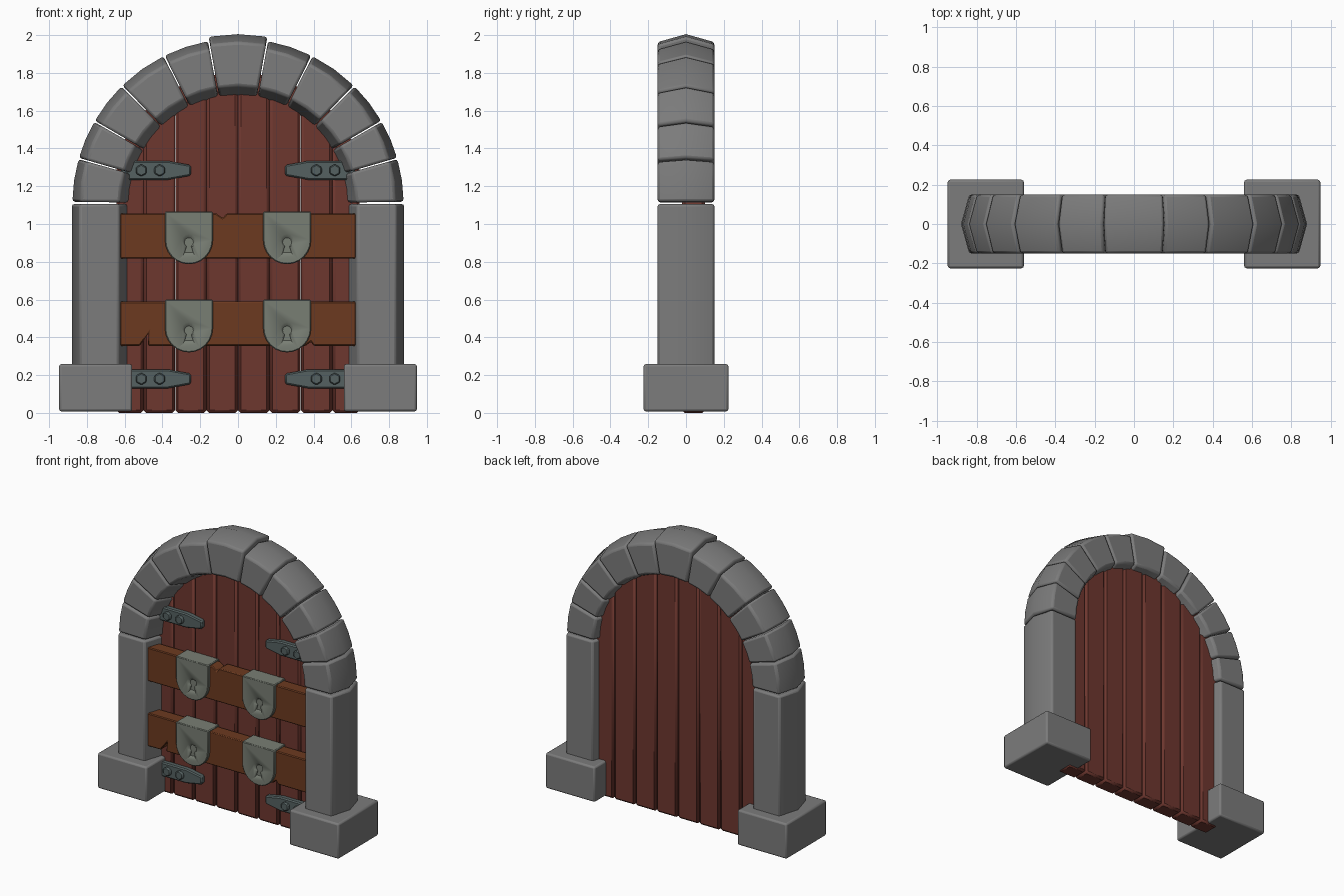
import bpy, bmesh
from math import sin, cos, pi, radians, sqrt

if "Cube" in bpy.data.objects:
    bpy.data.objects.remove(bpy.data.objects["Cube"])


def material(name, rgb):
    m = bpy.data.materials.new(name)
    m.diffuse_color = (*rgb, 1)
    m.use_nodes = True
    m.node_tree.nodes["Principled BSDF"].inputs["Base Color"].default_value = m.diffuse_color
    return m


STONE = material("stone", (0.2, 0.2, 0.2))
WOOD = material("red_wood", (0.155, 0.038, 0.028))
BAR = material("bar_wood", (0.15, 0.042, 0.014))
IRON = material("hinge_iron", (0.09, 0.12, 0.12))
STEEL = material("lock_steel", (0.19, 0.21, 0.175))


def loft(name, rings, mat, bevel=0.0, segments=1):
    """Join equal-length rings of points into a closed solid."""
    bm = bmesh.new()
    vs = [[bm.verts.new(p) for p in ring] for ring in rings]
    n = len(vs[0])
    for a, b in zip(vs, vs[1:]):
        for i in range(n):
            j = (i + 1) % n
            bm.faces.new((a[i], a[j], b[j], b[i]))
    bm.faces.new(vs[0])
    bm.faces.new(vs[-1])
    bmesh.ops.recalc_face_normals(bm, faces=bm.faces)
    me = bpy.data.meshes.new(name)
    bm.to_mesh(me)
    bm.free()
    me.materials.append(mat)
    ob = bpy.data.objects.new(name, me)
    bpy.context.collection.objects.link(ob)
    bpy.ops.object.select_all(action='DESELECT')
    bpy.context.view_layer.objects.active = ob
    ob.select_set(True)
    bpy.ops.object.shade_smooth_by_angle(angle=radians(35))
    if bevel:
        mod = ob.modifiers.new("bevel", 'BEVEL')
        mod.width = bevel
        mod.segments = segments
        mod.limit_method = 'ANGLE'
        mod.angle_limit = radians(40)
    return ob


def extrude(name, outline, y0, y1, mat, bevel=0.0):
    """Extrude an x-z outline along y."""
    return loft(name, [[(x, y, z) for x, z in outline] for y in (y0, y1)], mat, bevel)


SPRING = 1.105  # height of the arch centre
# stone cross-section: (radius, y), creased in the middle
SECTION = [(0.63, -0.15), (0.58, 0), (0.63, 0.15), (0.838, 0.15), (0.88, 0), (0.838, -0.15)]

# base blocks and columns
for s, side in ((-1, "left"), (1, "right")):
    loft("base_block_" + side,
         [[(s * x, y, z) for x, y in ((0.56, -0.225), (0.947, -0.225), (0.947, 0.225), (0.56, 0.225))]
          for z in (0.008, 0.258)], STONE, 0.012, 2)
    loft("column_" + side,
         [[(s * r, y, z) for r, y in SECTION] for z in (0.2, SPRING)], STONE, 0.012, 2)


# arch stones
def arch_stone(name, a0, a1, grow=0.0):
    gap = 0.25
    angles = [radians(a0 + gap + (a1 - a0 - 2 * gap) * t / 2) for t in range(3)]
    rings = []
    for a in angles:
        ring = []
        for r, y in SECTION:
            r = r + grow if r > 0.7 else r - 0.005
            ring.append((r * cos(a), y, SPRING + r * sin(a)))
        rings.append(ring)
    loft(name, rings, STONE, 0.014, 2)


joints = [0.6, 16, 30, 45.5, 63.5, 79.8]
for i, (a, b) in enumerate(zip(joints, joints[1:])):
    arch_stone(f"arch_stone_right_{i + 1}", a, b, -0.003)
    arch_stone(f"arch_stone_left_{i + 1}", 180 - b, 180 - a, -0.003)
arch_stone("keystone", 79.8, 100.2, 0.02)

# door planks, tops hidden inside the arch
edges = [-0.645, -0.5, -0.333, -0.167, 0, 0.167, 0.333, 0.5, 0.645]
for i, (a, b) in enumerate(zip(edges, edges[1:])):
    top = [SPRING + sqrt(0.7 ** 2 - x * x) for x in (a, b)]
    extrude(f"door_plank_{i + 1}",
            [(a + 0.001, 0), (b - 0.001, 0), (b - 0.001, top[1]), (a + 0.001, top[0])],
            -0.02, 0.1, WOOD, 0.014)

# cross bars with small splits in the wood
extrude("upper_bar", [(-0.625, 0.817), (0.625, 0.817), (0.625, 1.056), (-0.06, 1.056),
                      (-0.08, 1.032), (-0.115, 1.056), (-0.625, 1.056)], -0.125, -0.03, BAR, 0.006)
extrude("lower_bar", [(-0.625, 0.355), (-0.52, 0.355), (-0.472, 0.424), (-0.478, 0.355),
                      (0.36, 0.355), (0.385, 0.378), (0.4, 0.355), (0.625, 0.355),
                      (0.625, 0.589), (-0.625, 0.589)], -0.125, -0.03, BAR, 0.006)

# lock plate with a tapered keyhole cut in
outline = [(-0.127, 1.066), (0.127, 1.066)]
outline += [(0.127 * cos(a), 0.915 + 0.128 * sin(a)) for a in (-pi * k / 12 for k in range(13))]
lock = extrude("lock", outline, -0.147, -0.02, STEEL, 0.005)
hole = [(0.037 * cos(radians(a)), 0.037 * sin(radians(a))) for a in range(-60, 241, 30)]
hole += [(-0.034, -0.082), (0.034, -0.082)]
cutter = loft("keyhole_cutter",
              [[(x * k, y, 0.912 + (z + 0.025) * k - 0.025) for x, z in hole]
               for y, k in ((-0.155, 1.15), (-0.13, 0.65))], STEEL)
cut = lock.modifiers.new("keyhole", 'BOOLEAN')
cut.object = cutter
cut.operation = 'DIFFERENCE'
cut.solver = 'EXACT'
bpy.context.view_layer.objects.active = lock
for name in ("bevel", "keyhole"):
    bpy.ops.object.modifier_apply(modifier=name)
bpy.data.objects.remove(cutter)
lock.location = (-0.26, 0, 0)
for label, x, z in (("upper_right", 0.26, 0), ("lower_left", -0.26, -0.467), ("lower_right", 0.26, -0.467)):
    copy = lock.copy()
    copy.name = "lock_" + label
    copy.location = (x, 0, z)
    bpy.context.collection.objects.link(copy)
lock.name = "lock_upper_left"

# strap hinges with hexagonal bolts
for s, side in ((-1, "left"), (1, "right")):
    for z, level in ((1.284, "upper"), (0.18, "lower")):
        name = f"{level}_{side}"
        strap = [(0.62, -0.05), (0.37, -0.05), (0.25, -0.028), (0.25, 0.028), (0.37, 0.05), (0.62, 0.05)]
        extrude("hinge_" + name, [(s * x, z + h) for x, h in strap], -0.055, -0.01, IRON, 0.008)
        for k, x in enumerate((0.415, 0.512)):
            bolt = [(s * x + 0.033 * cos(a), z + 0.033 * sin(a)) for a in (pi / 6 + pi * j / 3 for j in range(6))]
            extrude(f"hinge_bolt_{name}_{k + 1}", bolt, -0.073, -0.05, IRON, 0.006)
